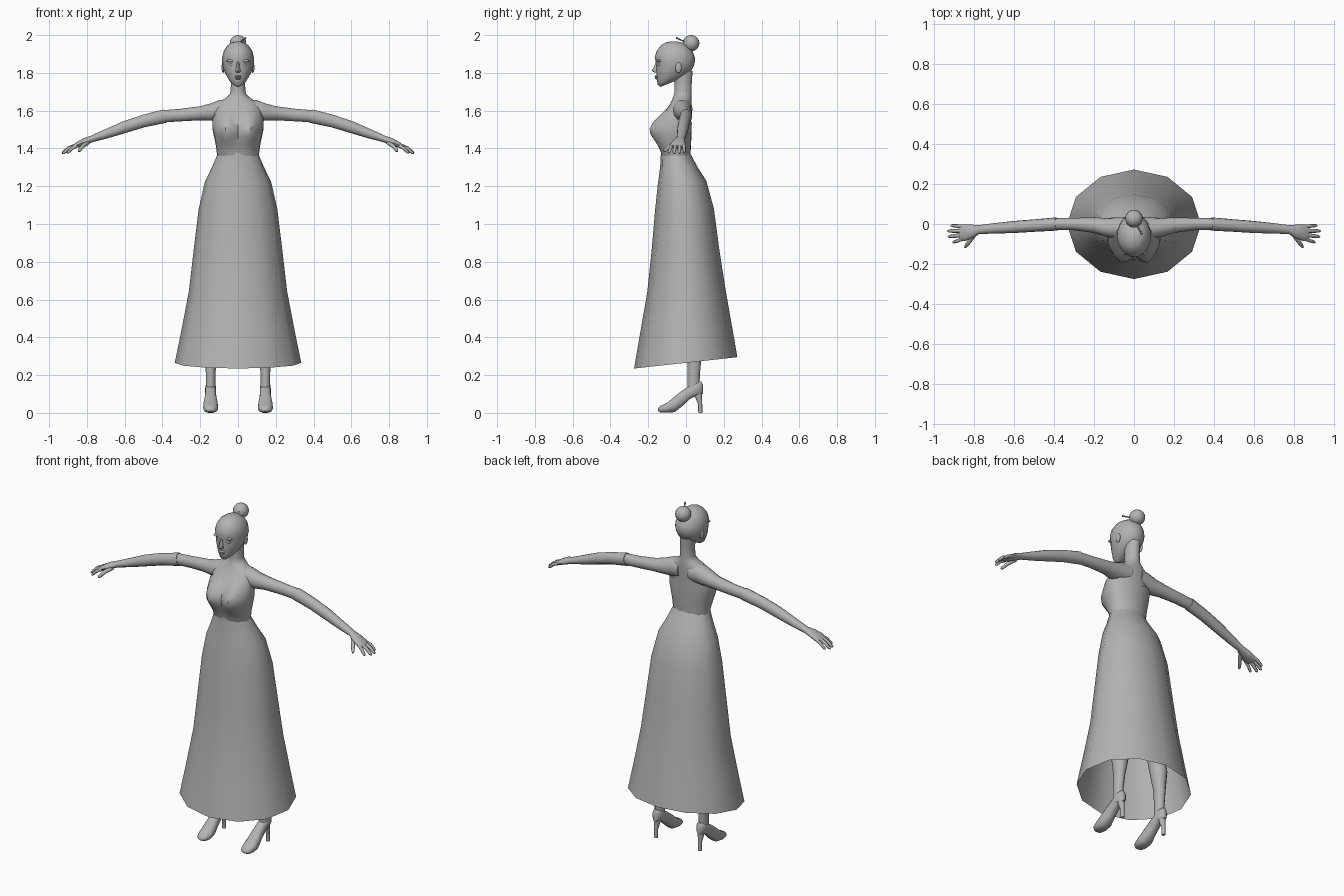
import bpy, bmesh, math
from mathutils import Vector

grey = bpy.data.materials.new("plain_grey")
grey.diffuse_color = (0.45, 0.45, 0.45, 1)


def finish(name, bm, mirror=False, angle=50):
    bmesh.ops.recalc_face_normals(bm, faces=bm.faces)
    me = bpy.data.meshes.new(name)
    bm.to_mesh(me)
    bm.free()
    me.materials.append(grey)
    ob = bpy.data.objects.new(name, me)
    bpy.context.collection.objects.link(ob)
    bpy.ops.object.select_all(action='DESELECT')
    ob.select_set(True)
    bpy.context.view_layer.objects.active = ob
    bpy.ops.object.shade_smooth_by_angle(angle=math.radians(angle))
    if mirror:
        ob.modifiers.new("mirror", 'MIRROR').use_mirror_merge = False
    return ob


def add_loft(bm, rings, caps=(True, True)):
    rows = [[bm.verts.new(p) for p in r] for r in rings]
    n = len(rows[0])
    for a, b in zip(rows, rows[1:]):
        for i in range(n):
            j = (i + 1) % n
            bm.faces.new((a[i], a[j], b[j], b[i]))
    for use, row in zip(caps, (rows[0], rows[-1])):
        if use:
            bm.faces.new(row)


def loft(name, rings, caps=(True, True), mirror=False, angle=50):
    bm = bmesh.new()
    add_loft(bm, rings, caps)
    return finish(name, bm, mirror, angle)


def angles(n):
    return [2 * math.pi * i / n for i in range(n)]


def section(f, b, hw, n):
    """Level ring from a front point (y, z) to a back point (y, z)."""
    out = []
    for t in angles(n):
        k = (1 + math.sin(t)) / 2
        out.append((hw * math.cos(t), f[0] + (b[0] - f[0]) * k, f[1] + (b[1] - f[1]) * k))
    return out


def tube_rings(pts, n):
    """Rings along a path of (x, y, z, side radius, other radius)."""
    out = []
    for i, p in enumerate(pts):
        a, b = pts[max(i - 1, 0)], pts[min(i + 1, len(pts) - 1)]
        d = (Vector(b[:3]) - Vector(a[:3])).normalized()
        side = Vector((0, 1, 0)) - d * d.y
        side.normalize()
        up = d.cross(side)
        out.append([Vector(p[:3]) + side * p[3] * math.cos(t) + up * p[4] * math.sin(t)
                    for t in angles(n)])
    return out


def ball(name, loc, size, mirror=False):
    bm = bmesh.new()
    bmesh.ops.create_uvsphere(bm, u_segments=16, v_segments=10, radius=1)
    for v in bm.verts:
        v.co = Vector(loc) + Vector(v.co[i] * size[i] for i in range(3))
    return finish(name, bm, mirror)


def lerp(table, x):
    for a, b in zip(table, table[1:]):
        if x <= b[0]:
            k = max(0, (x - a[0]) / (b[0] - a[0]))
            return [p + (q - p) * k for p, q in zip(a[1:], b[1:])]
    return table[-1][1:]


# Skirt: z front, z back, half width, y front, y back
skirt = [(.235, .295, .335, -.275, .272), (.42, .45, .30, -.243, .245),
         (.64, .65, .26, -.205, .21), (.86, .86, .235, -.182, .177),
         (1.08, 1.08, .208, -.163, .148), (1.22, 1.23, .175, -.148, .107),
         (1.30, 1.30, .138, -.137, .062), (1.375, 1.375, .106, -.133, .022)]
loft("skirt", [section((f, a), (b, c), w, 12) for a, c, w, f, b in skirt],
     caps=(False, False), angle=60)

# Upper body: z, half width, y front, y back
BODY = [(1.36, .105, -.122, .018), (1.42, .113, -.128, .022), (1.50, .130, -.13, .025),
        (1.56, .13, -.118, .026), (1.60, .125, -.10, .028), (1.64, .11, -.08, .03),
        (1.67, .06, -.068, .03), (1.69, .042, -.062, .03), (1.74, .037, -.06, .03),
        (1.81, .04, -.075, .035)]


def body_point(z, t, off=0):
    hw, yf, yb = lerp(BODY, z)
    x = (hw + off) * math.cos(t)
    y = (yf + yb) / 2 + ((yb - yf) / 2 + off) * math.sin(t)
    if math.sin(t) < 0:  # bust
        y -= .07 * math.exp(-((abs(x) - .065) / .045) ** 2 / 2 - ((z - 1.5) / .06) ** 2 / 2)
    return (x, y, z)


def neckline(t):
    c = abs(math.cos(t))
    if math.sin(t) < -.01:
        return lerp([(0, 1.555), (.55, 1.605), (.75, 1.598), (1, 1.565)], c)[0]
    return lerp([(0, 1.535), (1, 1.565)], c)[0]


loft("bodice", [[body_point(1.36 + (neckline(t) - 1.36) * i / 10, t, .005) for t in angles(24)]
                for i in range(11)], caps=(False, False))
loft("torso_and_neck", [[body_point(1.48 + .33 * i / 22, t) for t in angles(24)]
                        for i in range(23)])

# Head: y and z at the front, y and z at the back, half width
head = [(-.135, 1.726, -.07, 1.752, .018), (-.151, 1.738, -.03, 1.77, .041),
        (-.154, 1.765, .005, 1.79, .057), (-.157, 1.79, .03, 1.815, .07),
        (-.158, 1.82, .043, 1.84, .08), (-.157, 1.848, .048, 1.865, .084),
        (-.166, 1.88, .046, 1.885, .084), (-.156, 1.915, .035, 1.915, .076),
        (-.135, 1.943, .012, 1.943, .058), (-.11, 1.96, -.02, 1.96, .034),
        (-.08, 1.967, -.05, 1.967, .012)]
loft("head", [section(h[:2], h[2:4], h[4], 20) for h in head])
loft("nose", [section((-.16, 1.86), (-.14, 1.86), .007, 8),
              section((-.17, 1.83), (-.14, 1.83), .009, 8),
              section((-.182, 1.811), (-.14, 1.811), .014, 8),
              section((-.168, 1.802), (-.14, 1.802), .011, 8)])
ball("upper_lip", (0, -.155, 1.781), (.02, .011, .006))
ball("lower_lip", (0, -.153, 1.771), (.017, .011, .006))
ball("eye", (.033, -.137, 1.842), (.016, .012, .009), True)
ball("brow", (.035, -.143, 1.864), (.026, .013, .008), True)
ball("ear", (.079, -.04, 1.828), (.008, .017, .028), True)

# Hair bun with pin
ball("hair_bun", (0, .027, 1.957), (.044, .044, .043))
loft("hair_pin", tube_rings([(-.02, .05, 1.94, .004, .004), (.035, -.04, 1.98, .004, .004),
                             (.04, -.05, 1.986, .006, .006)], 8))

# Arms, gloves and hands
arm = [(.03, -.015, 1.608, .05, .055), (.09, -.02, 1.602, .052, .056),
       (.14, -.016, 1.592, .047, .047), (.2, -.006, 1.586, .038, .038),
       (.3, 0, 1.577, .031, .034), (.41, 0, 1.569, .029, .033)]
loft("arm", tube_rings(arm, 14), mirror=True)
glove = [(.387, 0, 1.571, .033, .037), (.5, -.008, 1.545, .031, .034),
         (.6, -.015, 1.513, .030, .032), (.7, -.022, 1.476, .026, .025),
         (.775, -.028, 1.450, .022, .018), (.81, -.036, 1.437, .034, .019),
         (.85, -.043, 1.419, .042, .015), (.872, -.046, 1.408, .036, .009)]
loft("glove", tube_rings(glove, 14), mirror=True)

bm = bmesh.new()
fingers = [((.85, -.012, 1.418), (.916, -.008, 1.378), .009),
           ((.86, -.034, 1.416), (.932, -.035, 1.374), .010),
           ((.86, -.055, 1.415), (.929, -.064, 1.373), .010),
           ((.85, -.073, 1.415), (.905, -.092, 1.375), .009),
           ((.795, -.05, 1.43), (.845, -.118, 1.385), .011)]
for a, b, r in fingers:
    a, b = Vector(a), Vector(b)
    mid = a.lerp(b, .5) + Vector((0, 0, .007))
    path = [(*a, r, r), (*mid, r, r), (*a.lerp(b, .9), r * .8, r * .8), (*b, r * .35, r * .35)]
    add_loft(bm, tube_rings(path, 8))
finish("fingers", bm, True)

# Legs: x, y, z, depth radius, width radius
leg = [(.145, .04, .10, .032, .026), (.145, .04, .20, .033, .026),
       (.143, .045, .28, .036, .030), (.136, .045, .40, .052, .046),
       (.125, .02, .55, .048, .048), (.11, -.01, .78, .065, .062),
       (.095, -.02, 1.0, .075, .075)]
loft("leg", tube_rings(leg, 14), mirror=True)

# Shoes: y, bottom, top, half width
shoe = [(-.148, .010, .024, .012), (-.135, .002, .038, .030), (-.10, .0, .054, .040),
        (-.06, .003, .088, .038), (-.02, .034, .120, .031), (.02, .072, .145, .029),
        (.055, .09, .165, .029), (.08, .095, .168, .021), (.09, .10, .15, .010)]
rings = []
for y, lo, hi, w in shoe:
    rings.append([(.145 + w * math.copysign(abs(math.cos(t)) ** .7, math.cos(t)), y,
                   (lo + hi) / 2 + (hi - lo) / 2 * math.sin(t)) for t in angles(14)])
loft("shoe", rings, mirror=True)
heel = [(.145, .076, 0, .011, .011), (.145, .075, .05, .011, .011),
        (.145, .066, .09, .020, .018), (.145, .062, .12, .024, .02)]
loft("shoe_heel", tube_rings(heel, 10), mirror=True)
